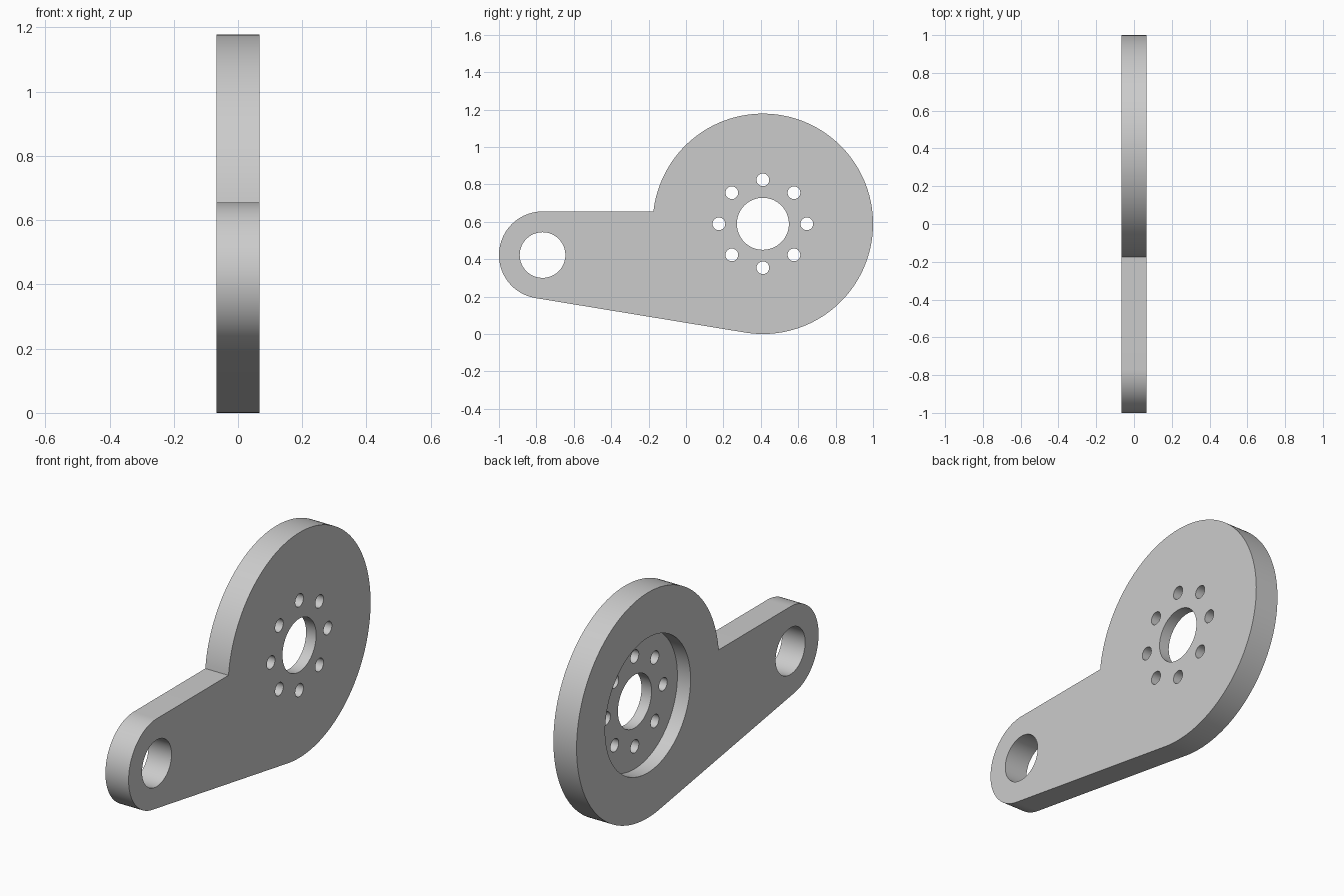
import bpy
import bmesh
from math import asin, atan2, hypot, cos, sin, pi, radians

cube = bpy.data.objects.get("Cube")
if cube:
    bpy.data.objects.remove(cube, do_unlink=True)

HALF = 0.067                                  # half the plate thickness
HUB_Y, HUB_Z, HUB_R = 0.411, 0.589, 0.589     # large round end
EYE_Y, EYE_Z, EYE_R = -0.767, 0.422, 0.233    # small round end

grey = bpy.data.materials.new("plain grey")
grey.use_nodes = True
grey.diffuse_color = (0.6, 0.6, 0.6, 1)
grey.node_tree.nodes["Principled BSDF"].inputs["Base Color"].default_value = (0.6, 0.6, 0.6, 1)


def arc(y, z, r, start, end, steps):
    """Points on an arc in the side plane."""
    angles = [start + (end - start) * i / steps for i in range(steps + 1)]
    return [(y + r * cos(a), z + r * sin(a)) for a in angles]


def prism(name, outline, x0, x1):
    """Extrude a side outline along x."""
    bm = bmesh.new()
    face = bm.faces.new([bm.verts.new((x0, y, z)) for y, z in outline])
    side = bmesh.ops.extrude_face_region(bm, geom=[face], use_keep_orig=True)
    moved = [v for v in side["geom"] if isinstance(v, bmesh.types.BMVert)]
    bmesh.ops.translate(bm, verts=moved, vec=(x1 - x0, 0, 0))
    bmesh.ops.recalc_face_normals(bm, faces=bm.faces)
    mesh = bpy.data.meshes.new(name)
    bm.to_mesh(mesh)
    bm.free()
    mesh.materials.append(grey)
    obj = bpy.data.objects.new(name, mesh)
    bpy.context.collection.objects.link(obj)
    return obj


def cut_round(target, y, z, r, x0=-0.2, x1=0.2, steps=64):
    """Cut a round hole or pocket out of the target."""
    cutter = prism("cutter", arc(y, z, r, 0, 2 * pi, steps)[:-1], x0, x1)
    cutter.hide_render = True
    mod = target.modifiers.new("hole", "BOOLEAN")
    mod.operation = "DIFFERENCE"
    mod.solver = "EXACT"
    mod.object = cutter
    bpy.context.view_layer.objects.active = target
    bpy.ops.object.modifier_apply(modifier=mod.name)
    bpy.data.objects.remove(cutter, do_unlink=True)


# Plate outline: small end, tangent lower edge, large end, level upper edge
dy, dz = HUB_Y - EYE_Y, HUB_Z - EYE_Z
tangent = atan2(dz, dy) - asin((HUB_R - EYE_R) / hypot(dy, dz)) + 1.5 * pi
corner = 3 * pi - asin((EYE_Z + EYE_R - HUB_Z) / HUB_R)
outline = arc(EYE_Y, EYE_Z, EYE_R, pi / 2, tangent, 48)
outline += arc(HUB_Y, HUB_Z, HUB_R, tangent, corner, 128)
plate = prism("lever_plate", outline, -HALF, HALF)

# Round pocket on one side, then the through holes
cut_round(plate, HUB_Y, HUB_Z, 0.353, x0=-0.2, x1=0.009, steps=96)
cut_round(plate, HUB_Y, HUB_Z, 0.139)
cut_round(plate, EYE_Y, EYE_Z, 0.122)

# Ring of bolt holes
for y, z in arc(HUB_Y, HUB_Z, 0.235, 0, 2 * pi, 8)[:-1]:
    cut_round(plate, y, z, 0.034, steps=32)

bpy.ops.object.select_all(action="DESELECT")
plate.select_set(True)
bpy.context.view_layer.objects.active = plate
bpy.ops.object.shade_smooth_by_angle(angle=radians(30))
